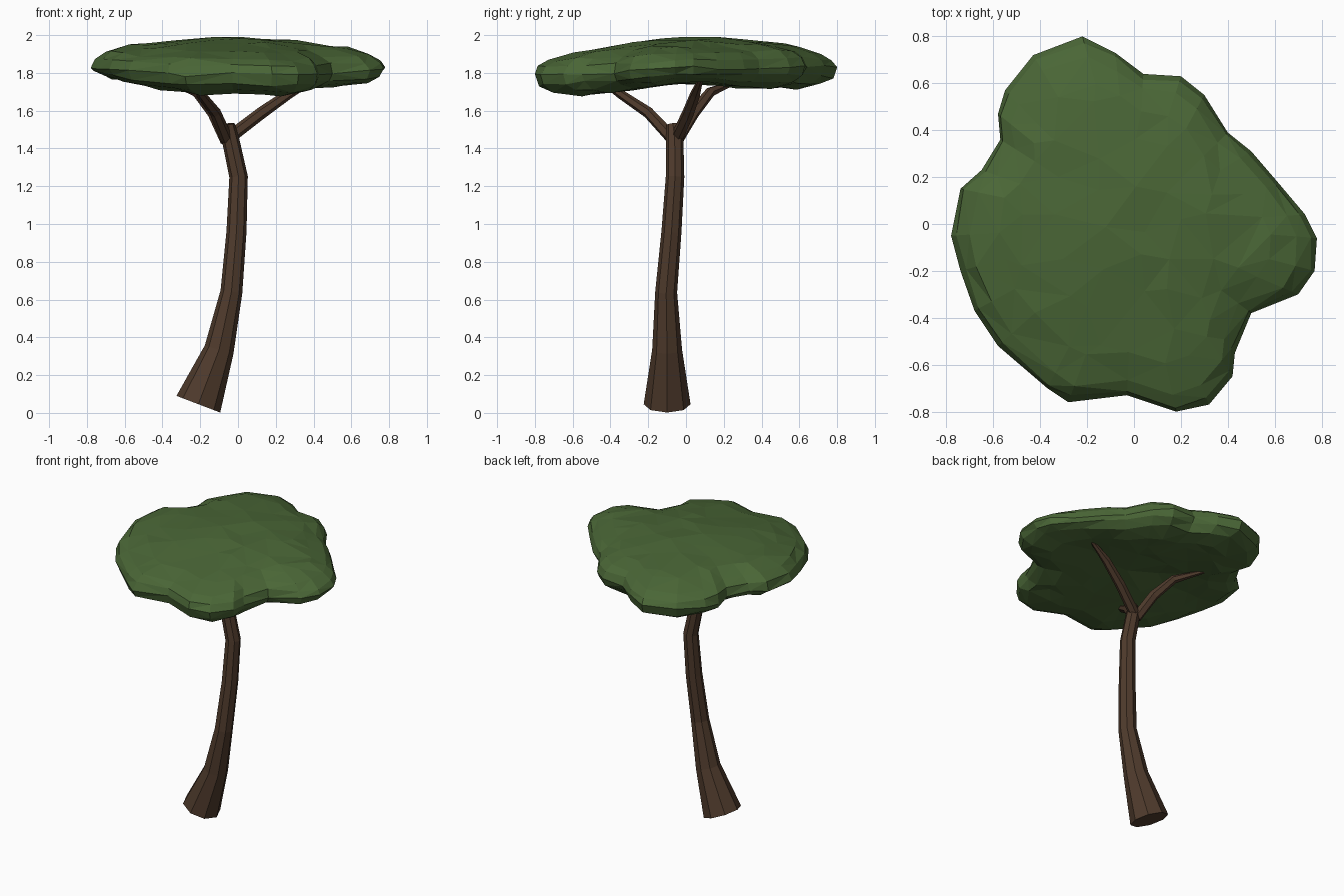
import bpy, bmesh, math, random
from mathutils import Vector
from mathutils.geometry import delaunay_2d_cdt

if "Cube" in bpy.data.objects:
    bpy.data.objects.remove(bpy.data.objects["Cube"])

random.seed(4)


def material(name, col):
    m = bpy.data.materials.new(name)
    m.diffuse_color = (*col, 1)
    m.use_nodes = True
    m.node_tree.nodes["Principled BSDF"].inputs["Base Color"].default_value = m.diffuse_color
    return m


BARK = material("brown bark", (0.078, 0.043, 0.025))
LEAF = material("green leaves", (0.068, 0.133, 0.037))


def finish(bm, name, mat):
    bmesh.ops.recalc_face_normals(bm, faces=bm.faces)
    me = bpy.data.meshes.new(name)
    bm.to_mesh(me)
    bm.free()
    me.materials.append(mat)
    ob = bpy.data.objects.new(name, me)
    bpy.context.collection.objects.link(ob)
    return ob


def bridge(bm, a, b):
    n = len(a)
    for i in range(n):
        j = (i + 1) % n
        bm.faces.new((a[i], a[j], b[j], b[i]))


def limb(name, path, sides, turn=0.0):
    """Tapered tube through (x, y, z, radius) points."""
    bm = bmesh.new()
    pts = [Vector(p[:3]) for p in path]
    rings = []
    for k, p in enumerate(pts):
        d = (pts[min(k + 1, len(pts) - 1)] - pts[max(k - 1, 0)]).normalized()
        u = Vector((0, 1, 0)).cross(d).normalized()
        v = d.cross(u)
        r = path[k][3]
        rings.append([bm.verts.new(p + r * (u * math.cos(t) + v * math.sin(t)))
                      for t in (turn + 2 * math.pi * i / sides for i in range(sides))])
    for a, b in zip(rings, rings[1:]):
        bridge(bm, a, b)
    bm.faces.new(rings[0])
    bm.faces.new(rings[-1])
    return finish(bm, name, BARK)


# Leaning trunk with a flared foot
limb("trunk", [(-0.21, -0.10, 0.046, 0.124), (-0.10, -0.10, 0.335, 0.079),
               (-0.035, -0.105, 0.64, 0.058), (-0.008, -0.077, 0.96, 0.053),
               (0.003, -0.058, 1.25, 0.049), (-0.04, -0.06, 1.45, 0.046),
               (-0.05, -0.07, 1.53, 0.032)], 8)

# Three forking branches that run into the canopy
limb("branch_right", [(-0.05, -0.05, 1.455, 0.034), (0.12, 0.01, 1.585, 0.032),
                      (0.27, 0.05, 1.69, 0.027), (0.42, 0.08, 1.77, 0.012)], 6)
limb("branch_back", [(-0.06, -0.05, 1.44, 0.034), (-0.13, 0.04, 1.59, 0.033),
                     (-0.22, 0.13, 1.70, 0.027), (-0.36, 0.26, 1.75, 0.012)], 6)
limb("branch_front", [(-0.06, -0.07, 1.45, 0.034), (-0.12, -0.20, 1.59, 0.030),
                      (-0.20, -0.35, 1.69, 0.024), (-0.25, -0.45, 1.76, 0.012)], 6)

# Canopy: irregular outline seen from the top
OUTLINE = [(-.78, -.05), (-.74, .15), (-.65, .23), (-.57, .36), (-.58, .47),
           (-.55, .57), (-.43, .72), (-.22, .80), (-.08, .73), (.04, .64),
           (.20, .63), (.30, .55), (.40, .39), (.50, .31), (.62, .17),
           (.73, .04), (.78, -.06), (.77, -.20), (.70, -.30), (.50, -.38),
           (.43, -.55), (.42, -.65), (.32, -.77), (.18, -.80), (-.03, -.73),
           (-.28, -.76), (-.37, -.70), (-.58, -.52), (-.68, -.37), (-.74, -.20)]
# (fraction of the outline, height from the rim)
TOP = [(1, 0), (.972, .045), (.90, .08), (.74, .112), (.48, .14), (.22, .152), (0, .155)]
UNDER = [(1, 0), (.972, -.045), (.90, -.083), (.72, -.108), (.45, -.103), (.2, -.09), (0, -.085)]


def rim_z(x, y):
    back_left = max(0, (y - x) * 0.7 - 0.45)
    return (1.832 - 0.012 * x + 0.012 * y - 0.045 * max(0, -y) - 0.085 * back_left)


def outline_radius(x, y):
    """Distance from the middle to the outline in the direction of (x, y)."""
    d = Vector((x, y))
    for i, b in enumerate(OUTLINE):
        a, b = Vector(OUTLINE[i - 1]), Vector(b)
        e = b - a
        den = d.x * e.y - d.y * e.x
        if abs(den) < 1e-9:
            continue
        t = (a.x * e.y - a.y * e.x) / den
        u = (a.x * d.y - a.y * d.x) / den
        if t > 0 and -1e-6 <= u <= 1 + 1e-6:
            return t * d.length
    return 0.8


def canopy_z(x, y, s, profile):
    h = profile[-1][1]
    for (s0, h0), (s1, h1) in zip(profile, profile[1:]):
        if s1 <= s <= s0:
            h = h0 + (h1 - h0) * (s0 - s) / (s0 - s1)
    if profile is UNDER:  # the underside hangs lower at front and back
        h *= 0.62 + 0.48 * abs(y) / max(0.05, math.hypot(x, y)) if s > 0.2 else 1
    return rim_z(x, y) + h


def add(bm, x, y, s, profile, noise):
    z = canopy_z(x, y, s, profile) + random.uniform(-noise, noise)
    return bm.verts.new((x, y, min(2.0, z)))


def canopy_half(bm, rim, profile):
    """Rounded shoulder rings, then an irregular triangle patch in the middle."""
    prev = rim
    for s, _ in profile[1:4]:
        ring = []
        for x, y in OUTLINE:
            r = s + random.uniform(-0.012, 0.012)
            ring.append(add(bm, x * r, y * r, s, profile, 0.008))
        bridge(bm, prev, ring)
        prev = ring
    n = len(prev)
    pts = [v.co.xy for v in prev]
    # scattered points on a jittered grid, kept clear of the last ring
    for i in range(-4, 5):
        for j in range(-4, 5):
            p = Vector((i * 0.16 + random.uniform(-.05, .05),
                        j * 0.16 + random.uniform(-.05, .05)))
            near = min(pts[:n], key=lambda q: (q - p).length)
            if p.length < near.length * 0.95 and (near - p).length > 0.07:
                pts.append(p)
    edges = [(i, (i + 1) % n) for i in range(n)]
    out, _, faces, origin, _, _ = delaunay_2d_cdt(pts, edges, [list(range(n))], 1, 1e-5)
    verts = []
    for p, src in zip(out, origin):
        if src and src[0] < n:
            verts.append(prev[src[0]])
        else:
            s = p.length / outline_radius(p.x, p.y)
            verts.append(add(bm, p.x, p.y, s, profile, 0.007))
    for f in faces:
        bm.faces.new([verts[i] for i in f])


bm = bmesh.new()
rim = [add(bm, x, y, 1, TOP, 0.014) for x, y in OUTLINE]
canopy_half(bm, rim, TOP)
canopy_half(bm, rim, UNDER)
bmesh.ops.triangulate(bm, faces=bm.faces)
finish(bm, "canopy", LEAF)
